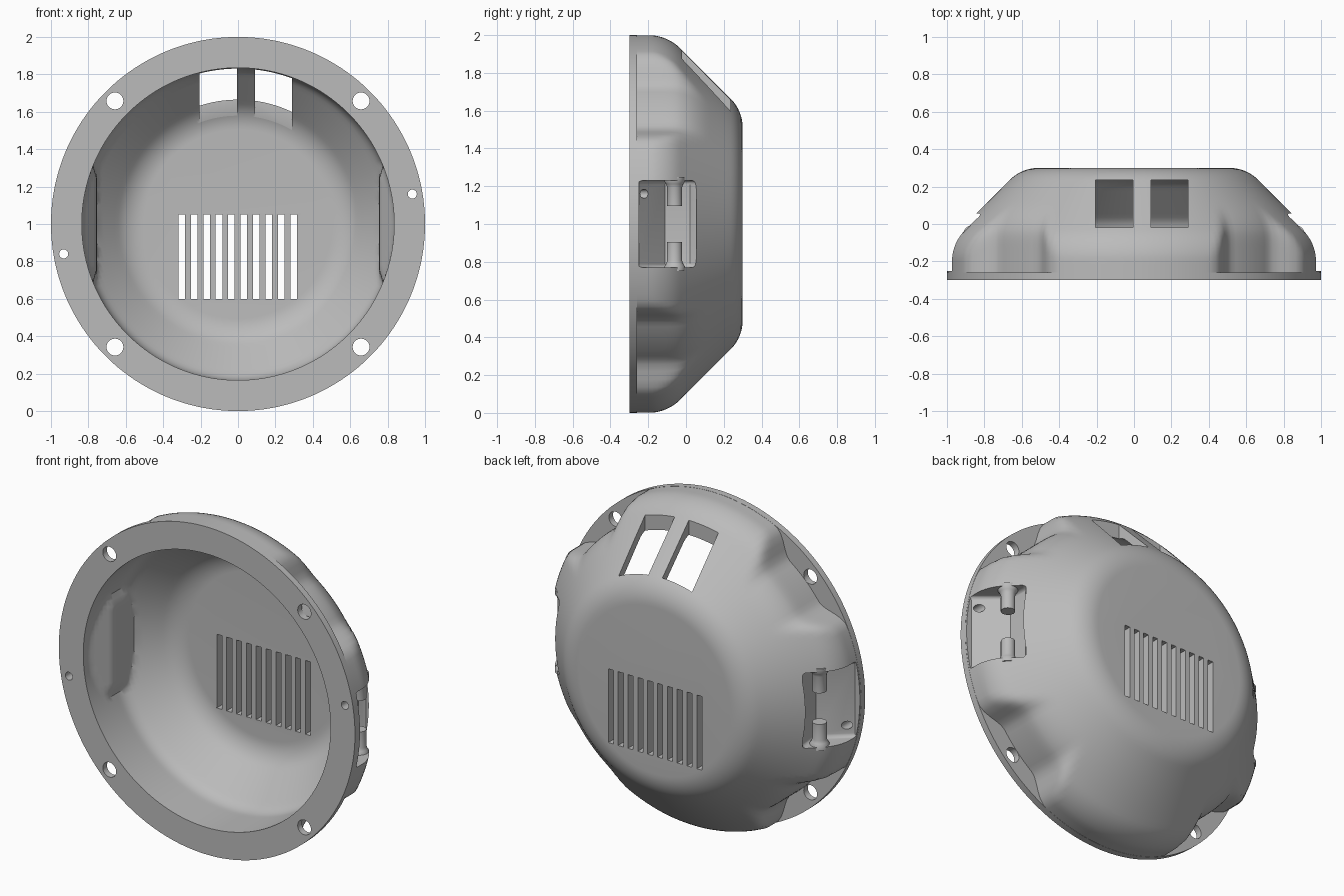
import bpy, bmesh, math
from mathutils import Matrix, Vector

if "Cube" in bpy.data.objects:
    bpy.data.objects.remove(bpy.data.objects["Cube"])

SEG = 180          # segments round the shell
CZ = 1.0           # height of the shell axis

grey = bpy.data.materials.new("plain_grey")
grey.diffuse_color = (0.5, 0.5, 0.5, 1)
grey.use_nodes = True
grey.node_tree.nodes["Principled BSDF"].inputs["Base Color"].default_value = grey.diffuse_color


def make_object(name, bm):
    bmesh.ops.recalc_face_normals(bm, faces=bm.faces[:])
    me = bpy.data.meshes.new(name)
    bm.to_mesh(me)
    bm.free()
    ob = bpy.data.objects.new(name, me)
    bpy.context.collection.objects.link(ob)
    me.materials.append(grey)
    return ob


def activate(ob):
    bpy.ops.object.select_all(action='DESELECT')
    ob.select_set(True)
    bpy.context.view_layer.objects.active = ob


def arc(r, y, rad, a0, a1, n):
    angs = [math.radians(a0 + (a1 - a0) * i / n) for i in range(n + 1)]
    return [(r + rad * math.cos(a), y + rad * math.sin(a)) for a in angs]


def line(p, q, n):
    return [(p[0] + (q[0] - p[0]) * i / n, p[1] + (q[1] - p[1]) * i / n) for i in range(1, n)]


def smooth(t):
    t = max(0.0, min(1.0, t))
    return t * t * (3 - 2 * t)


def smooth_min(a, b, k):
    if k < 1e-4:
        return min(a, b)
    h = max(k - abs(a - b), 0) / k
    return min(a, b) - h * h * k / 4


# Outer and inner half profiles as (radius, y)
front_arc = arc(0.759, -0.2, 0.241, 0, 45, 8)
back_arc = arc(0.51, 0.083, 0.217, 45, 90, 8)
outer = [(1, -0.26), (1, -0.25)] + line((1, -0.25), (1, -0.2), 3) + front_arc \
    + line(front_arc[-1], back_arc[0], 12) + back_arc
in_front = arc(0.715, -0.05, 0.12, 0, 45, 5)
in_back = arc(0.505, 0.057, 0.193, 45, 90, 8)
inner = [(0.835, -0.3)] + line((0.835, -0.3), (0.835, -0.05), 12) + in_front \
    + line(in_front[-1], in_back[0], 8) + in_back


def outer_radius(r, a):
    # scooped pocket round each of the four screws
    d = abs((math.degrees(a) % 90) - 45)
    f = smooth((20 - d) / 11)
    return smooth_min(r, 0.999 - 0.114 * f, 0.1 * f)


def inner_radius(r, y, a):
    # flat bump inside, behind each side recess
    c, z = abs(math.cos(a)), abs(r * math.sin(a))
    if c < 0.5:
        return r
    depth = max(0, min(1, (y + 0.25) / 0.12))
    limit = (0.835 - 0.08 * depth) / c
    f = max(0, min(1, (0.305 - z) / 0.03))
    return r + (min(r, limit) - r) * f


# Shell: rings from the back centre over the outside, round the rim and inside
bm = bmesh.new()
rings = []


def ring(fn, y):
    vs = []
    for i in range(SEG):
        a = 2 * math.pi * i / SEG
        r = fn(a)
        vs.append(bm.verts.new((r * math.cos(a), y, CZ + r * math.sin(a))))
    rings.append(vs)


for r, y in reversed(outer):
    ring(lambda a: outer_radius(r, a), y)
ring(lambda a: 1.0, -0.26)
ring(lambda a: 1.0, -0.3)
for r, y in inner:
    ring(lambda a: inner_radius(r, y, a), y)
for p, q in zip(rings, rings[1:]):
    for i in range(SEG):
        j = (i + 1) % SEG
        bm.faces.new((p[i], p[j], q[j], q[i]))
bm.faces.new(rings[0])
bm.faces.new(rings[-1])
shell = make_object("shell", bm)


def add_box(bm, x0, x1, y0, y1, z0, z1):
    m = Matrix.Translation(((x0 + x1) / 2, (y0 + y1) / 2, (z0 + z1) / 2)) \
        @ Matrix.Diagonal((x1 - x0, y1 - y0, z1 - z0, 1))
    bmesh.ops.create_cube(bm, size=1, matrix=m)


def add_hole(bm, x, z, rad, y0, y1):
    m = Matrix.Translation((x, (y0 + y1) / 2, z)) @ Matrix.Rotation(math.pi / 2, 4, 'X')
    bmesh.ops.create_cone(bm, cap_ends=True, segments=32, radius1=rad, radius2=rad,
                          depth=y1 - y0, matrix=m)


# Openings: vent slots, two windows, screw holes and small pin holes
bm = bmesh.new()
for i in range(10):
    x = -0.301 + i * 0.0665
    add_box(bm, x - 0.0175, x + 0.0175, 0.15, 0.4, 0.6, 1.05)
for x0, x1 in ((-0.205, -0.005), (0.09, 0.29)):
    add_box(bm, x0, x1, -0.02, 0.235, 1.4, 2.1)
for sx in (-1, 1):
    for sz in (-1, 1):
        add_hole(bm, sx * 0.658, CZ + sz * 0.658, 0.045, -0.4, -0.2)
    add_hole(bm, sx * 0.932, CZ + sx * 0.16, 0.024, -0.4, -0.12)
openings = make_object("openings_cutter", bm)

# Side recesses: a bent floor profile extruded along z
bm = bmesh.new()
floor = [(1.1, -0.25), (0.965, -0.25), (0.80, -0.11), (0.80, 0.02), (0.825, 0.055), (1.1, 0.055)]
for sx in (-1, 1):
    lo = [bm.verts.new((sx * x, y, CZ - 0.23)) for x, y in floor]
    hi = [bm.verts.new((sx * x, y, CZ + 0.23)) for x, y in floor]
    bm.faces.new(lo)
    bm.faces.new(hi)
    for i in range(6):
        j = (i + 1) % 6
        bm.faces.new((lo[i], lo[j], hi[j], hi[i]))
bmesh.ops.recalc_face_normals(bm, faces=bm.faces[:])
edges = [e for e in bm.edges if all(abs(v.co.x) < 1 for v in e.verts)
         and abs(e.verts[0].co.z - e.verts[1].co.z) < 0.01]
bmesh.ops.bevel(bm, geom=edges, offset=0.02, segments=4, profile=0.5, affect='EDGES')
recess = make_object("recess_cutter", bm)

activate(shell)
for cutter in (openings, recess):
    cutter.hide_render = True
    mod = shell.modifiers.new("cut", 'BOOLEAN')
    mod.operation = 'DIFFERENCE'
    mod.solver = 'EXACT'
    mod.object = cutter
    bpy.ops.object.modifier_apply(modifier=mod.name)
for cutter in (openings, recess):
    bpy.data.objects.remove(cutter)
bpy.ops.object.shade_smooth_by_angle(angle=math.radians(32))

# Hinge pins: flared stubs reaching into each recess from above and below
pin = [(0.055, 0.25), (0.055, 0.225), (0.046, 0.212), (0.04, 0.195), (0.04, 0.095)]
for sx, side in ((-1, "left"), (1, "right")):
    for sz, level in ((-1, "lower"), (1, "upper")):
        bm = bmesh.new()
        prev = None
        for r, h in pin:
            cur = [bm.verts.new((sx * 0.86 + r * math.cos(t * math.pi / 12),
                                 -0.06 + r * math.sin(t * math.pi / 12),
                                 CZ + sz * h)) for t in range(24)]
            if prev:
                for i in range(24):
                    j = (i + 1) % 24
                    bm.faces.new((prev[i], prev[j], cur[j], cur[i]))
            else:
                bm.faces.new(cur)
            prev = cur
        bm.faces.new(prev)
        activate(make_object(f"{side}_{level}_pin", bm))
        bpy.ops.object.shade_smooth_by_angle(angle=math.radians(40))
